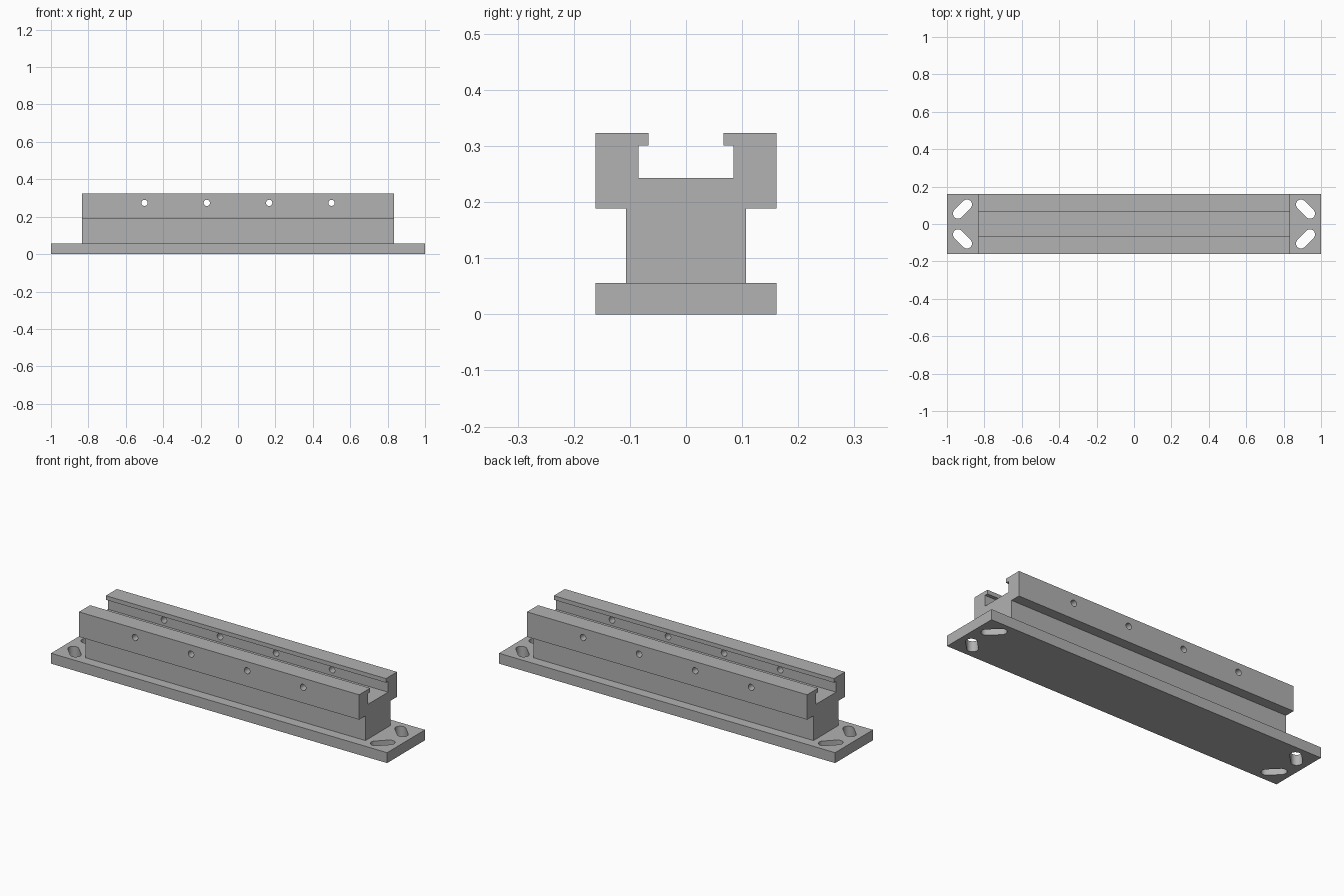
import bpy, bmesh
from math import sin, cos, pi, radians
from mathutils import Matrix, Vector

cube = bpy.data.objects.get("Cube")
if cube:
    bpy.data.objects.remove(cube, do_unlink=True)

# Single metal colour
grey = bpy.data.materials.new("light_grey")
grey.use_nodes = True
colour = (0.445, 0.445, 0.445, 1)
grey.diffuse_color = colour
next(n for n in grey.node_tree.nodes
     if n.type == 'BSDF_PRINCIPLED').inputs["Base Color"].default_value = colour

LENGTH, BAR_LENGTH = 2.0, 1.667
HALF_WIDTH, PLATE_TOP = 0.161, 0.056


def add_prism(bm, outline, depth, matrix):
    """Extrude a closed 2D outline symmetrically along local z."""
    verts = [bm.verts.new((u, v, -depth / 2)) for u, v in outline]
    face = bm.faces.new(verts)
    result = bmesh.ops.extrude_face_region(bm, geom=[face], use_keep_orig=True)
    top = [g for g in result["geom"] if isinstance(g, bmesh.types.BMVert)]
    bmesh.ops.translate(bm, verts=top, vec=(0, 0, depth))
    bmesh.ops.transform(bm, matrix=matrix, verts=verts + top)


def make_object(name, bm):
    bmesh.ops.recalc_face_normals(bm, faces=bm.faces)
    mesh = bpy.data.meshes.new(name)
    bm.to_mesh(mesh)
    bm.free()
    mesh.materials.append(grey)
    obj = bpy.data.objects.new(name, mesh)
    bpy.context.collection.objects.link(obj)
    return obj


def cut(obj, cutter):
    """Subtract the cutter, bake the result and drop the cutter."""
    mod = obj.modifiers.new("holes", 'BOOLEAN')
    mod.operation, mod.solver, mod.object = 'DIFFERENCE', 'EXACT', cutter
    bpy.context.view_layer.update()
    graph = bpy.context.evaluated_depsgraph_get()
    baked = bpy.data.meshes.new_from_object(obj.evaluated_get(graph))
    obj.modifiers.clear()
    obj.data = baked
    bpy.data.objects.remove(cutter, do_unlink=True)
    bpy.ops.object.select_all(action='DESELECT')
    obj.select_set(True)
    bpy.context.view_layer.objects.active = obj
    bpy.ops.object.shade_smooth_by_angle(angle=radians(30))


def stadium(radius, half_gap, steps=16):
    """Round-ended slot outline; a circle when half_gap is zero."""
    points = []
    for side, start in ((1, -pi / 2), (-1, pi / 2)):
        for i in range(steps + (1 if half_gap else 0)):
            a = start + pi * i / steps
            points.append((side * half_gap + radius * cos(a), radius * sin(a)))
    return points


# Base plate
bm = bmesh.new()
bmesh.ops.create_cube(bm, size=1, matrix=Matrix.Translation((0, 0, PLATE_TOP / 2))
                      @ Matrix.Diagonal((LENGTH, 2 * HALF_WIDTH, PLATE_TOP, 1)))
plate = make_object("base_plate", bm)

# Diagonal mounting slots at the four corners
bm = bmesh.new()
for sx in (-1, 1):
    for sy in (-1, 1):
        place = Matrix.Translation((sx * 0.917, sy * 0.08, PLATE_TOP / 2))
        turn = Matrix.Rotation(-sx * sy * pi / 4, 4, 'Z')
        add_prism(bm, stadium(0.027, 0.034), 0.2, place @ turn)
cut(plate, make_object("slot_cutter", bm))

# Rail: half of the cross-section, mirrored, with a lipped channel on top
half = [(0.107, PLATE_TOP), (0.107, 0.189), (HALF_WIDTH, 0.189), (HALF_WIDTH, 0.323),
        (0.067, 0.323), (0.067, 0.301), (0.085, 0.301), (0.085, 0.243)]
section = half + [(-y, z) for y, z in reversed(half)]
along_x = Matrix(((0, 0, 1, 0), (1, 0, 0, 0), (0, 1, 0, 0), (0, 0, 0, 1)))
bm = bmesh.new()
add_prism(bm, section, BAR_LENGTH, along_x)
rail = make_object("channel_rail", bm)

# Row of cross holes through both channel walls
bm = bmesh.new()
for i in range(4):
    place = Matrix.Translation(Vector(((i - 1.5) / 3, 0, 0.274)))
    add_prism(bm, stadium(0.0167, 0), 0.5, place @ Matrix.Rotation(pi / 2, 4, 'X'))
cut(rail, make_object("hole_cutter", bm))
